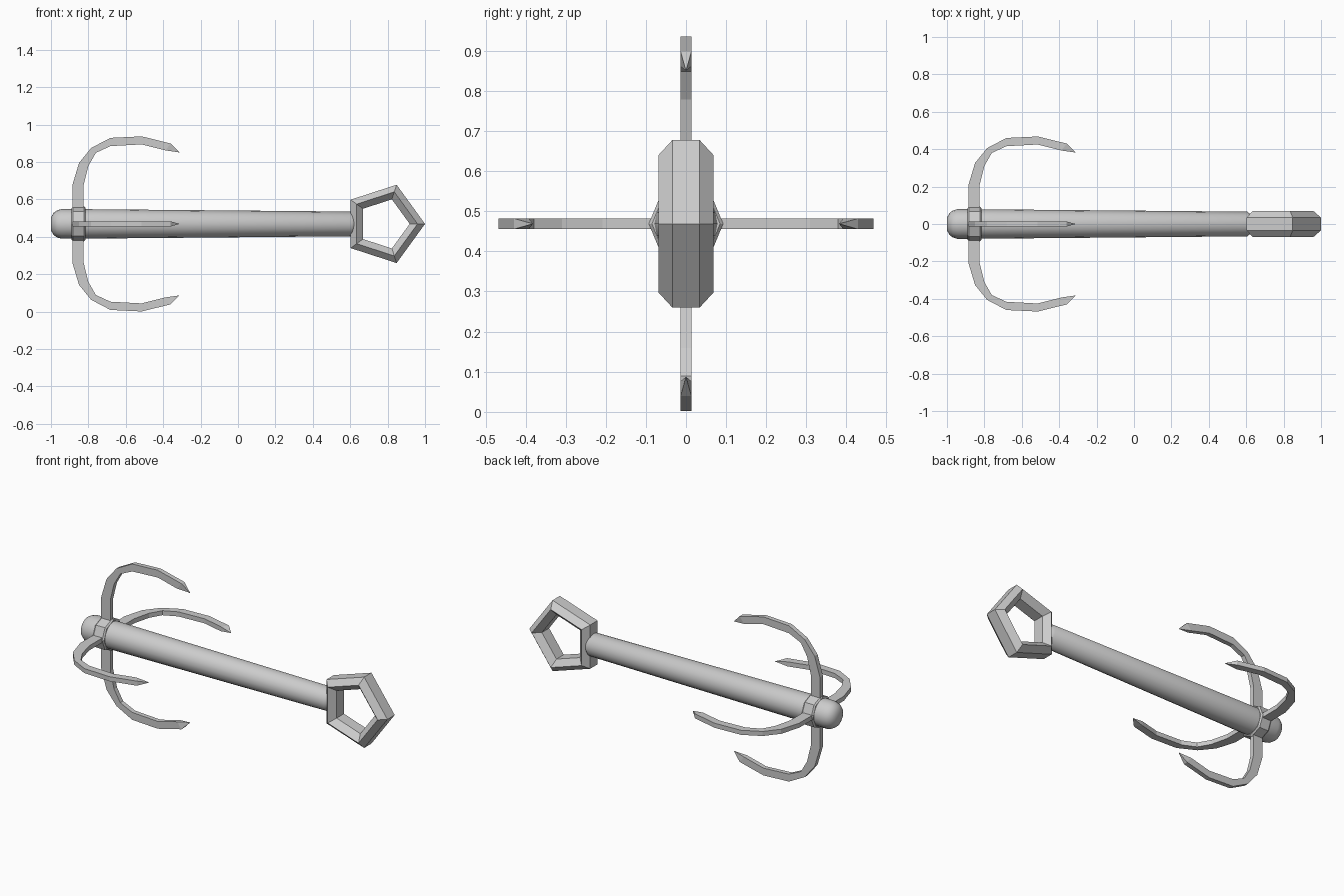
import bpy, bmesh
from math import sin, cos, pi, radians
from mathutils import Matrix

if "Cube" in bpy.data.objects:
    bpy.data.objects.remove(bpy.data.objects["Cube"])

AXIS_Z = 0.469


def finish(name, bm, smooth=False):
    bmesh.ops.recalc_face_normals(bm, faces=bm.faces)
    me = bpy.data.meshes.new(name)
    bm.to_mesh(me)
    bm.free()
    ob = bpy.data.objects.new(name, me)
    bpy.context.collection.objects.link(ob)
    ob.location.z = AXIS_Z
    if smooth:
        bpy.ops.object.select_all(action='DESELECT')
        bpy.context.view_layer.objects.active = ob
        ob.select_set(True)
        bpy.ops.object.shade_smooth_by_angle(angle=radians(40))
    return ob


def bridge(bm, a, b):
    n = len(a)
    for i in range(n):
        j = (i + 1) % n
        bm.faces.new((a[i], a[j], b[j], b[i]))


def lathe_x(name, profile, sides, smooth=False):
    """Solid of (x, radius) rings around the x axis, capped at both ends."""
    bm = bmesh.new()
    rings = [[bm.verts.new((x, r * cos(2 * pi * i / sides), r * sin(2 * pi * i / sides)))
              for i in range(sides)] for x, r in profile]
    for a, b in zip(rings, rings[1:]):
        bridge(bm, a, b)
    bm.faces.new(rings[0])
    bm.faces.new(rings[-1])
    return finish(name, bm, smooth)


# Tapered shaft with a rounded butt
lathe_x("shaft", [(-1.0, 0.035), (-0.985, 0.06), (-0.968, 0.072), (-0.945, 0.079),
                  (-0.85, 0.079), (0.605, 0.066), (0.625, 0.05)], 16, True)

# Octagonal collar with small bevels
lathe_x("collar", [(-0.89, 0.085), (-0.882, 0.093), (-0.823, 0.093), (-0.815, 0.085)], 8)

# Pentagonal eye ring with a hexagonal section (radius, y)
section = [(0.22, -0.034), (0.22, 0.034), (0.18, 0.069),
           (0.138, 0.034), (0.138, -0.034), (0.18, -0.069)]
bm = bmesh.new()
rings = [[bm.verts.new((0.78 + r * cos(2 * pi * k / 5), y, r * sin(2 * pi * k / 5)))
          for r, y in section] for k in range(5)]
for k in range(5):
    bridge(bm, rings[k], rings[(k + 1) % 5])
finish("eye_ring", bm)

# Four curved hooks: outer and inner outlines (x, distance from axis), pointed tip
outer = [(-0.885, 0.04), (-0.885, 0.209), (-0.85, 0.326), (-0.785, 0.406),
         (-0.682, 0.46), (-0.515, 0.468), (-0.36, 0.43)]
inner = [(-0.825, 0.04), (-0.825, 0.209), (-0.80, 0.31), (-0.76, 0.38),
         (-0.682, 0.416), (-0.515, 0.425), (-0.388, 0.393)]
HALF = 0.0135
for k in range(4):
    bm = bmesh.new()
    loops = [[bm.verts.new((p[0], y, p[1])) for p, y in
              ((o, -HALF), (o, HALF), (i, HALF), (i, -HALF))]
             for o, i in zip(outer, inner)]
    for a, b in zip(loops, loops[1:]):
        bridge(bm, a, b)
    bm.faces.new(loops[0])
    tip = bm.verts.new((-0.312, 0, 0.382))
    for i in range(4):
        bm.faces.new((loops[-1][i], loops[-1][(i + 1) % 4], tip))
    bmesh.ops.transform(bm, matrix=Matrix.Rotation(k * pi / 2, 4, 'X'), verts=bm.verts)
    finish(f"hook_{k + 1}", bm)
